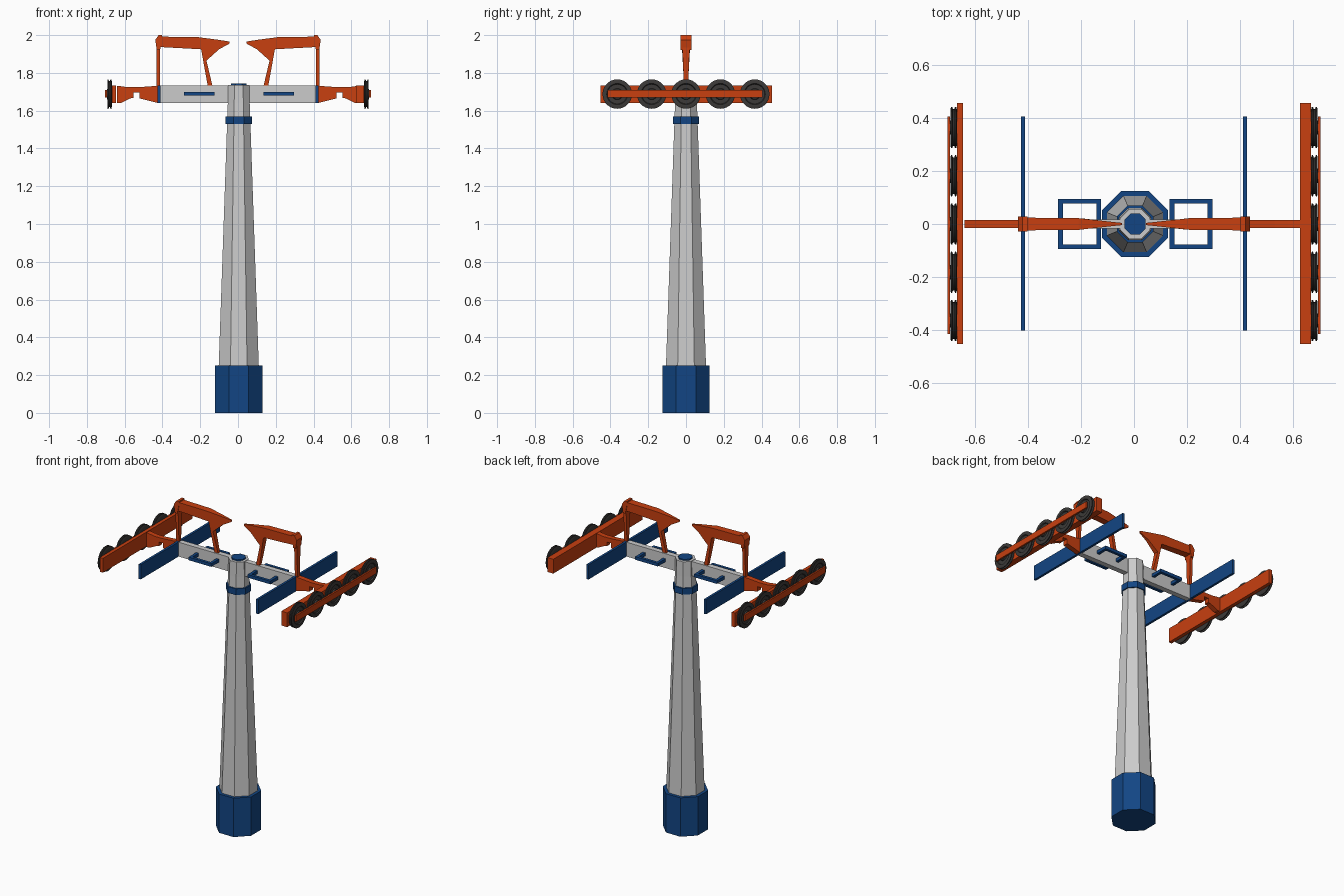
import bpy, bmesh, math
from mathutils import Vector

if "Cube" in bpy.data.objects:
    bpy.data.objects.remove(bpy.data.objects["Cube"])


def material(name, rgb):
    m = bpy.data.materials.new(name)
    m.diffuse_color = (*rgb, 1)
    m.use_nodes = True
    m.node_tree.nodes["Principled BSDF"].inputs["Base Color"].default_value = m.diffuse_color
    return m


ORANGE = material("orange_paint", (0.58, 0.05, 0.005))
BLUE = material("blue_paint", (0.006, 0.06, 0.23))
RUBBER = material("dark_rubber", (0.045, 0.042, 0.04))


def finish(name, bm, mat=None):
    bmesh.ops.recalc_face_normals(bm, faces=bm.faces)
    me = bpy.data.meshes.new(name)
    bm.to_mesh(me)
    bm.free()
    ob = bpy.data.objects.new(name, me)
    bpy.context.collection.objects.link(ob)
    if mat:
        me.materials.append(mat)
    return ob


def box(name, xs, ys, zs, mat=None):
    bm = bmesh.new()
    bmesh.ops.create_cube(bm, size=1)
    for v in bm.verts:
        v.co = Vector([(a + b) / 2 + c * abs(b - a) for (a, b), c in zip((xs, ys, zs), v.co)])
    return finish(name, bm, mat)


def octagon(name, levels, mat=None):
    """Closed eight-sided column through (half width across flats, z) levels."""
    bm = bmesh.new()
    rings = []
    for half, z in levels:
        r = half / math.cos(math.pi / 8)
        rings.append([bm.verts.new((0.004 + r * math.cos(a), r * math.sin(a), z))
                      for a in (math.pi * (i + 0.5) / 4 for i in range(8))])
    for lo, hi in zip(rings, rings[1:]):
        for i in range(8):
            bm.faces.new((lo[i], lo[(i + 1) % 8], hi[(i + 1) % 8], hi[i]))
    bm.faces.new(rings[0])
    bm.faces.new(rings[-1])
    return finish(name, bm, mat)


def plate(name, pts, s, mat):
    """Side profile of (x, z, half thickness) points, mirrored by s."""
    bm = bmesh.new()
    front = [bm.verts.new((s * x, -t, z)) for x, z, t in pts]
    back = [bm.verts.new((s * x, t, z)) for x, z, t in pts]
    n = len(pts)
    bm.faces.new(front)
    bm.faces.new(back)
    for i in range(n):
        j = (i + 1) % n
        bm.faces.new((front[i], front[j], back[j], back[i]))
    return finish(name, bm, mat)


def wheel(name, s, y, z, mat, seg=28):
    """Grooved wheel turned around the x axis."""
    prof = [(0.667, 0), (0.667, 0.058), (0.669, 0.074), (0.671, 0.078), (0.675, 0.078),
            (0.678, 0.069), (0.683, 0.069), (0.686, 0.078), (0.690, 0.078), (0.692, 0.072),
            (0.692, 0.056), (0.686, 0.052), (0.686, 0.03), (0.694, 0.027), (0.694, 0)]
    bm = bmesh.new()
    vs = [bm.verts.new((s * x, y + r, z)) for x, r in prof]
    edges = [bm.edges.new(p) for p in zip(vs, vs[1:])]
    bmesh.ops.spin(bm, geom=vs + edges, cent=(0, y, z), axis=(1, 0, 0),
                   angle=2 * math.pi, steps=seg)
    bmesh.ops.remove_doubles(bm, verts=bm.verts, dist=0.0002)
    ob = finish(name, bm, mat)
    for p in ob.data.polygons:
        p.use_smooth = True
    ob.data.set_sharp_from_angle(angle=math.radians(30))
    return ob


# Mast
octagon("mast_base", [(0.125, 0), (0.125, 0.25)], BLUE)
octagon("mast_column", [(0.106, 0.25), (0.058, 1.64), (0.056, 1.735)])
octagon("mast_collar", [(0.069, 1.53), (0.069, 1.57)], BLUE)
octagon("mast_cap", [(0.04, 1.73), (0.04, 1.743)], BLUE)

# Crossarm
box("crossarm", (-0.415, 0.415), (-0.017, 0.017), (1.64, 1.732))

T = 0.016
BRACKET = [(0.42, 1.732, T), (0.53, 1.724, T), (0.58, 1.724, T), (0.64, 1.732, T),
           (0.64, 1.64, T), (0.62, 1.64, T), (0.57, 1.665, T), (0.553, 1.668, T),
           (0.553, 1.695, T), (0.522, 1.695, T), (0.522, 1.665, T), (0.42, 1.64, T)]
BOOM = [(0.045, 1.955, 0.004), (0.045, 1.966, 0.004), (0.11, 1.976, 0.011),
        (0.21, 1.989, 0.022), (0.415, 1.992, 0.024), (0.415, 1.937, 0.024),
        (0.195, 1.925, 0.021), (0.195, 1.924, 0.02), (0.16, 1.73, 0.01),
        (0.135, 1.73, 0.01), (0.167, 1.865, 0.016), (0.10, 1.925, 0.01)]
POST = [(0.413, 1.73, 0.011), (0.413, 1.95, 0.02), (0.432, 1.95, 0.02), (0.432, 1.73, 0.011)]
CAP = [(0.402, 2.0, 0.028), (0.402, 1.975, 0.028), (0.413, 1.92, 0.028),
       (0.43, 1.92, 0.028), (0.438, 1.975, 0.028), (0.42, 2.0, 0.028)]

for s, side in ((-1, "left"), (1, "right")):
    # Service frame around the crossarm
    cx = 0.005
    for nm, x in (("inner", 0.138), ("outer", 0.282)):
        box(f"{side}_frame_{nm}", (cx + s * (x - 0.009), cx + s * (x + 0.009)),
            (-0.095, 0.095), (1.68, 1.70), BLUE)
    for nm, y in (("front", -0.086), ("back", 0.086)):
        box(f"{side}_frame_{nm}", (cx + s * 0.147, cx + s * 0.273),
            (y - 0.009, y + 0.009), (1.68, 1.70), BLUE)
    # Walkway plank
    box(f"{side}_plank", (s * 0.411, s * 0.426), (-0.402, 0.405), (1.64, 1.734), BLUE)
    # Overhead lifting boom with post
    plate(f"{side}_boom", BOOM, s, ORANGE)
    plate(f"{side}_post", POST, s, ORANGE)
    plate(f"{side}_post_cap", CAP, s, ORANGE)
    # Bracket carrying the wheel beam
    plate(f"{side}_bracket", BRACKET, s, ORANGE)
    inner = 0.626 if s > 0 else 0.645
    box(f"{side}_wheel_beam", (s * inner, s * 0.667), (-0.453, 0.456), (1.64, 1.732), ORANGE)
    # Wheels and outer retaining bar
    for i in range(5):
        wheel(f"{side}_wheel_{i + 1}", s, (i - 2) * 0.182, 1.688, RUBBER)
    box(f"{side}_outer_bar", (s * 0.694, s * 0.704), (-0.415, 0.405), (1.669, 1.709), ORANGE)
